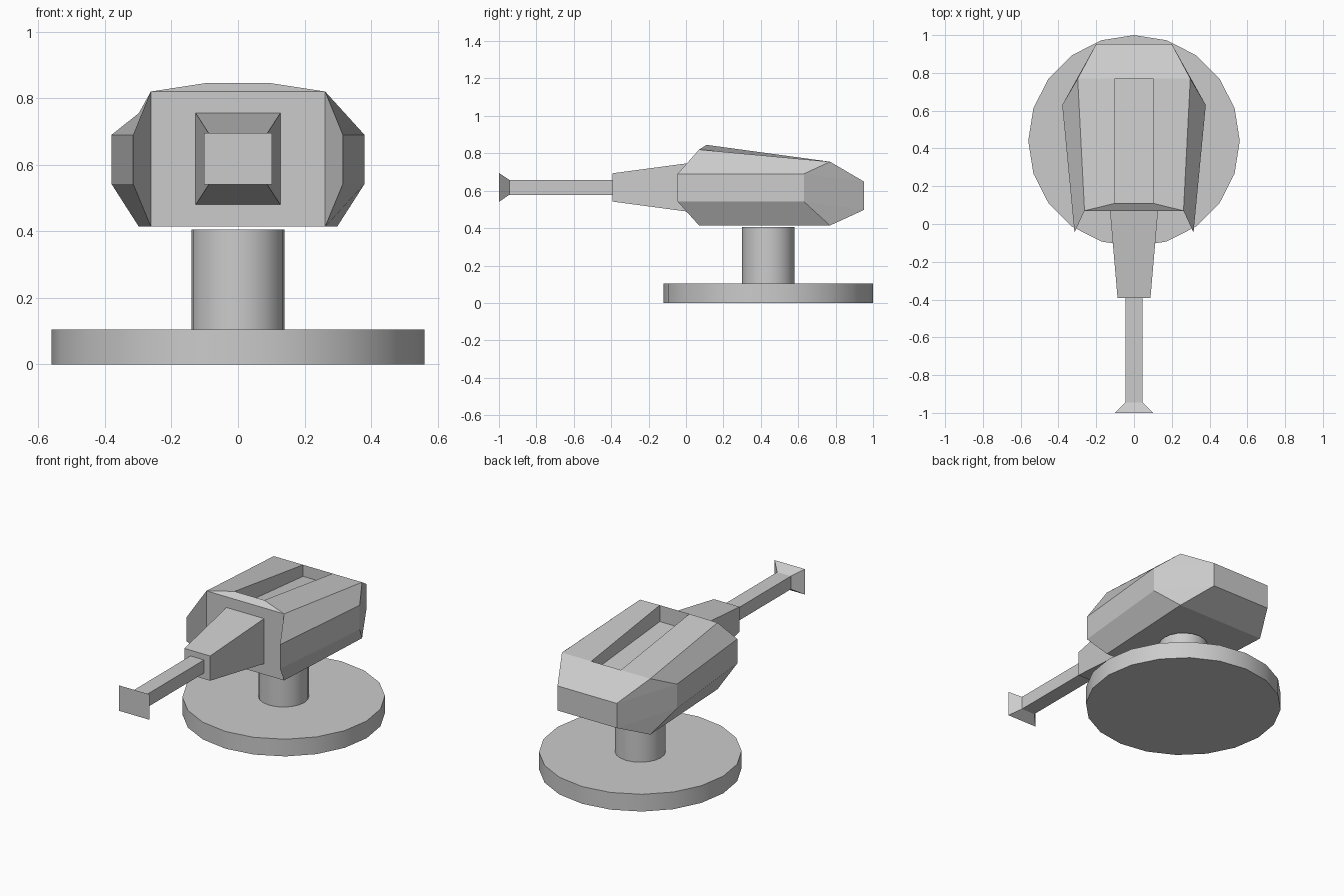
import bpy, bmesh, math

if "Cube" in bpy.data.objects:
    bpy.data.objects.remove(bpy.data.objects["Cube"])


def mesh_object(name, verts, faces):
    me = bpy.data.meshes.new(name)
    bm = bmesh.new()
    vs = [bm.verts.new(v) for v in verts]
    for f in faces:
        bm.faces.new([vs[i] for i in f])
    bmesh.ops.recalc_face_normals(bm, faces=bm.faces)
    bm.to_mesh(me)
    bm.free()
    ob = bpy.data.objects.new(name, me)
    bpy.context.collection.objects.link(ob)
    return ob


def disc(name, sides, radius, z0, z1):
    bpy.ops.mesh.primitive_cylinder_add(vertices=sides, radius=radius, depth=z1 - z0,
                                        location=(0, 0.44, (z0 + z1) / 2))
    bpy.context.object.name = name
    bpy.ops.object.shade_smooth_by_angle(angle=math.radians(35))


def tapered_box(name, sections):
    """Loft rectangles given as (y, half width, z bottom, z top)."""
    verts = [p for y, w, a, b in sections
             for p in ((-w, y, a), (w, y, a), (w, y, b), (-w, y, b))]
    n = len(sections)
    faces = [(0, 1, 2, 3), tuple(range(4 * n - 4, 4 * n))]
    for s in range(n - 1):
        for k in range(4):
            j = (k + 1) % 4
            faces.append((4 * s + k, 4 * s + j, 4 * s + 4 + j, 4 * s + 4 + k))
    mesh_object(name, verts, faces)


# Round foot and column
disc("base_plate", 20, 0.56, 0, 0.105)
disc("column", 20, 0.14, 0.105, 0.406)

# Turret body: named corners of the right half, mirrored to the left
corners = {
    "A": (0.262, 0.07, 0.82), "B": (0.262, 0.07, 0.414),     # front plate
    "C": (0.315, -0.045, 0.69), "D": (0.315, -0.045, 0.542),  # cheek tips
    "E": (0.38, 0.63, 0.69), "F": (0.38, 0.63, 0.542),       # side, rear
    "G": (0.298, 0.77, 0.755), "H": (0.298, 0.77, 0.414),    # rear shoulder
    "I": (0.20, 0.953, 0.648), "J": (0.20, 0.953, 0.498),    # tail
    "K": (0.10, 0.11, 0.845), "L": (0.10, 0.77, 0.755),      # trench rim
    "M": (0.10, 0.11, 0.745), "N": (0.10, 0.77, 0.685),      # trench floor
}
index = {k: i for i, k in enumerate(corners)}
count = len(corners)
verts = list(corners.values()) + [(-x, y, z) for x, y, z in corners.values()]
faces = []
for side in ("ABDC", "CDFE", "ACEG", "BHFD", "GEI", "EFJI", "FHJ", "AGLK", "KLNM"):
    if side == "ABDC":
        side = "ACDB"
    faces.append([index[c] for c in side])
    faces.append([index[c] + count for c in reversed(side)])
# Faces crossing the middle: corner pairs on both sides
for a, b in ("AB", "BH", "HJ", "JI", "AK", "KM", "MN", "NL"):
    i, j = index[a], index[b]
    faces.append([i, j, j + count, i + count])
g, i, l = index["G"], index["I"], index["L"]
faces.append([g, i, i + count, g + count, l + count, l])
mesh_object("turret_body", verts, faces)

# Gun: tapered mantle, then barrel with flared muzzle
tapered_box("gun_mantle", [(0.07, 0.127, 0.48, 0.755), (-0.393, 0.087, 0.542, 0.693)])
tapered_box("barrel", [(-0.393, 0.046, 0.578, 0.658), (-0.945, 0.046, 0.578, 0.658),
                       (-1.0, 0.102, 0.54, 0.695)])
